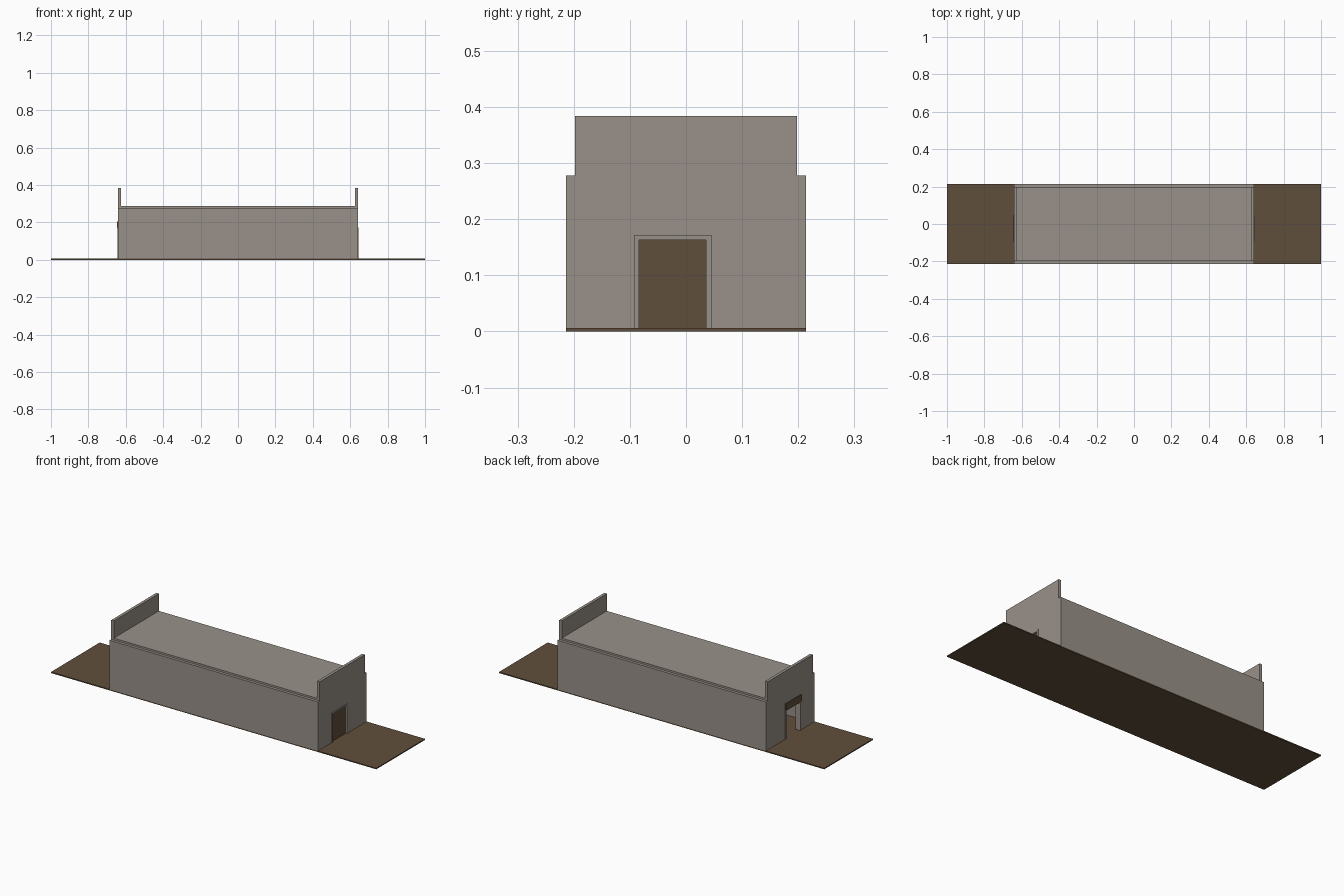
import bpy
import bmesh

cube = bpy.data.objects.get("Cube")
if cube:
    bpy.data.objects.remove(cube, do_unlink=True)


def material(name, rgb):
    m = bpy.data.materials.new(name)
    m.diffuse_color = (*rgb, 1)
    m.use_nodes = True
    m.node_tree.nodes["Principled BSDF"].inputs["Base Color"].default_value = (*rgb, 1)
    return m


STONE = material("warm grey stone", (0.32, 0.285, 0.252))
EARTH = material("dark brown", (0.117, 0.078, 0.045))


def finish(name, bm, mat):
    bmesh.ops.recalc_face_normals(bm, faces=bm.faces)
    me = bpy.data.meshes.new(name)
    bm.to_mesh(me)
    bm.free()
    me.materials.append(mat)
    ob = bpy.data.objects.new(name, me)
    bpy.context.collection.objects.link(ob)
    return ob


def box(name, x, y, z, mat):
    """Box from (min, max) ranges on each axis."""
    bm = bmesh.new()
    bmesh.ops.create_cube(bm, size=1)
    for v in bm.verts:
        v.co = [r[0] if c < 0 else r[1] for c, r in zip(v.co, (x, y, z))]
    return finish(name, bm, mat)


def slab(name, profile, x0, x1, mat):
    """Extrude a (y, z) outline along x."""
    bm = bmesh.new()
    face = bm.faces.new([bm.verts.new((x0, y, z)) for y, z in profile])
    geom = bmesh.ops.extrude_face_region(bm, geom=[face])["geom"]
    for v in geom:
        if isinstance(v, bmesh.types.BMVert):
            v.co.x = x1
    return finish(name, bm, mat)


G = 0.006                     # top of the ground plate
L, W, T = 0.641, 0.214, 0.016  # half length, half width, wall thickness
EAVE, ROOF, TOP = 0.278, 0.288, 0.384
D0, D1, DH = -0.084, 0.036, 0.163   # door opening
F = 0.009                     # frame width

# Ground and roof
box("ground", (-1, 1), (-W, W), (0, G), EARTH)
box("roof", (-L + T, L - T), (-W + T, W - T), (ROOF - T, ROOF), STONE)

# Long walls
for side, s in (("front", -1), ("back", 1)):
    y = sorted((s * W, s * (W - T)))
    box(side + "_wall", (-L + T, L - T), y, (G, EAVE), STONE)

# End walls with stepped parapets, doorway cut into the outline
wall = [(-W, G), (-W, EAVE), (-W + T, EAVE), (-W + T, TOP), (W - T, TOP),
        (W - T, EAVE), (W, EAVE), (W, G), (D1 + F, G), (D1 + F, DH + F),
        (D0 - F, DH + F), (D0 - F, G)]
frame = [(D0 - F, G), (D0 - F, DH + F), (D1 + F, DH + F), (D1 + F, G),
         (D1, G), (D1, DH), (D0, DH), (D0, G)]
for side, s in (("right_end", -1), ("left_end", 1)):
    slab(side + "_wall", wall, s * (L - T), s * L, STONE)
    slab(side + "_door_frame", frame, s * (L - 0.027), s * (L + 0.003), STONE)

# Closed door at one end, raised door edge over the open doorway at the other
box("closed_door", (L - 0.014, L - 0.006), (D0, D1), (G, DH), EARTH)
box("raised_door", (-L - 0.006, -L), (D0 - F, D1 + F), (DH + 0.004, 0.204), EARTH)
